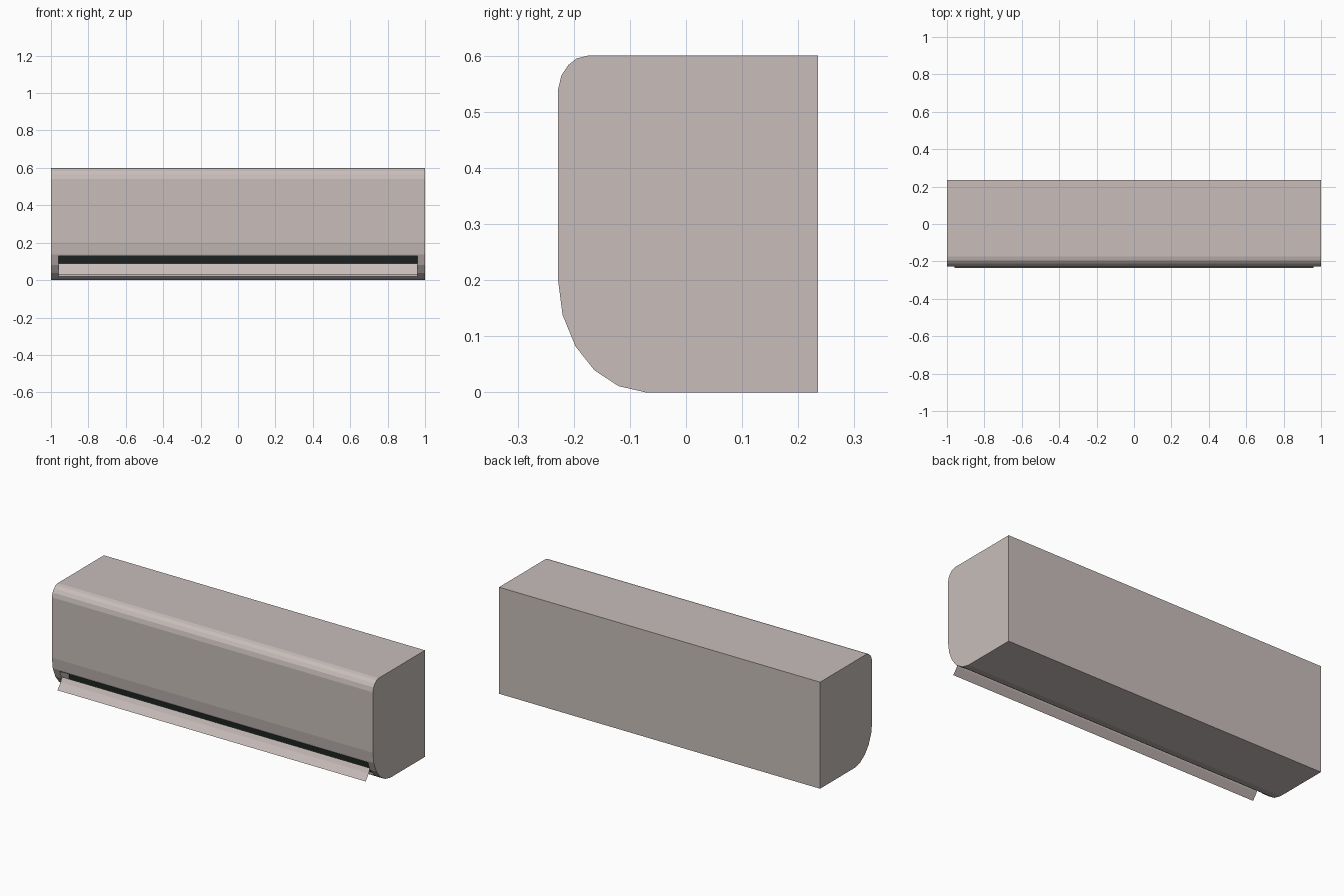
import bpy, bmesh

if "Cube" in bpy.data.objects:
    bpy.data.objects.remove(bpy.data.objects["Cube"])


def material(name, rgb):
    m = bpy.data.materials.new(name)
    m.diffuse_color = (*rgb, 1)
    m.use_nodes = True
    m.node_tree.nodes["Principled BSDF"].inputs["Base Color"].default_value = m.diffuse_color
    return m


shell = material("warm_grey", (0.58, 0.515, 0.495))
dark = material("vent_black", (0.012, 0.016, 0.015))


def extrude_profile(name, pts, half, mat, closed=True):
    """Sweep a (y, z) profile along x from -half to +half."""
    bm = bmesh.new()
    a = [bm.verts.new((-half, y, z)) for y, z in pts]
    b = [bm.verts.new((half, y, z)) for y, z in pts]
    n = len(pts)
    for i in range(n if closed else n - 1):
        j = (i + 1) % n
        bm.faces.new((a[i], a[j], b[j], b[i]))
    if closed:
        bm.faces.new(a)
        bm.faces.new(b[::-1])
        bmesh.ops.recalc_face_normals(bm, faces=bm.faces)
    me = bpy.data.meshes.new(name)
    bm.to_mesh(me)
    bm.free()
    me.materials.append(mat)
    ob = bpy.data.objects.new(name, me)
    bpy.context.collection.objects.link(ob)
    return ob


# Casing with rounded upper and lower front edges
casing = extrude_profile("casing", [
    (0.235, 0.0), (0.235, 0.6), (-0.175, 0.6), (-0.195, 0.595),
    (-0.21, 0.583), (-0.222, 0.565), (-0.228, 0.54), (-0.228, 0.2),
    (-0.22, 0.138), (-0.197, 0.082), (-0.163, 0.039), (-0.12, 0.011),
    (-0.072, 0.0)], 1.0, shell)

# Air outlet recess cut into the lower front curve
cutter = extrude_profile("outlet_cutter", [
    (-0.3, 0.02), (-0.13, 0.02), (-0.13, 0.13), (-0.3, 0.13)], 0.96, shell)
cutter.hide_render = True
cut = casing.modifiers.new("outlet", "BOOLEAN")
cut.operation = "DIFFERENCE"
cut.solver = "EXACT"
cut.object = cutter
bpy.context.view_layer.objects.active = casing
bpy.ops.object.modifier_apply(modifier="outlet")
bpy.data.objects.remove(cutter)

# Dark lining on the back and ceiling of the outlet
extrude_profile("outlet_lining", [
    (-0.132, 0.03), (-0.132, 0.128), (-0.215, 0.128)], 0.959, dark, closed=False)

# Thin bent air flap, swung open
extrude_profile("air_flap", [
    (-0.235, 0.03), (-0.208, 0.065), (-0.195, 0.09)], 0.96, shell, closed=False)
